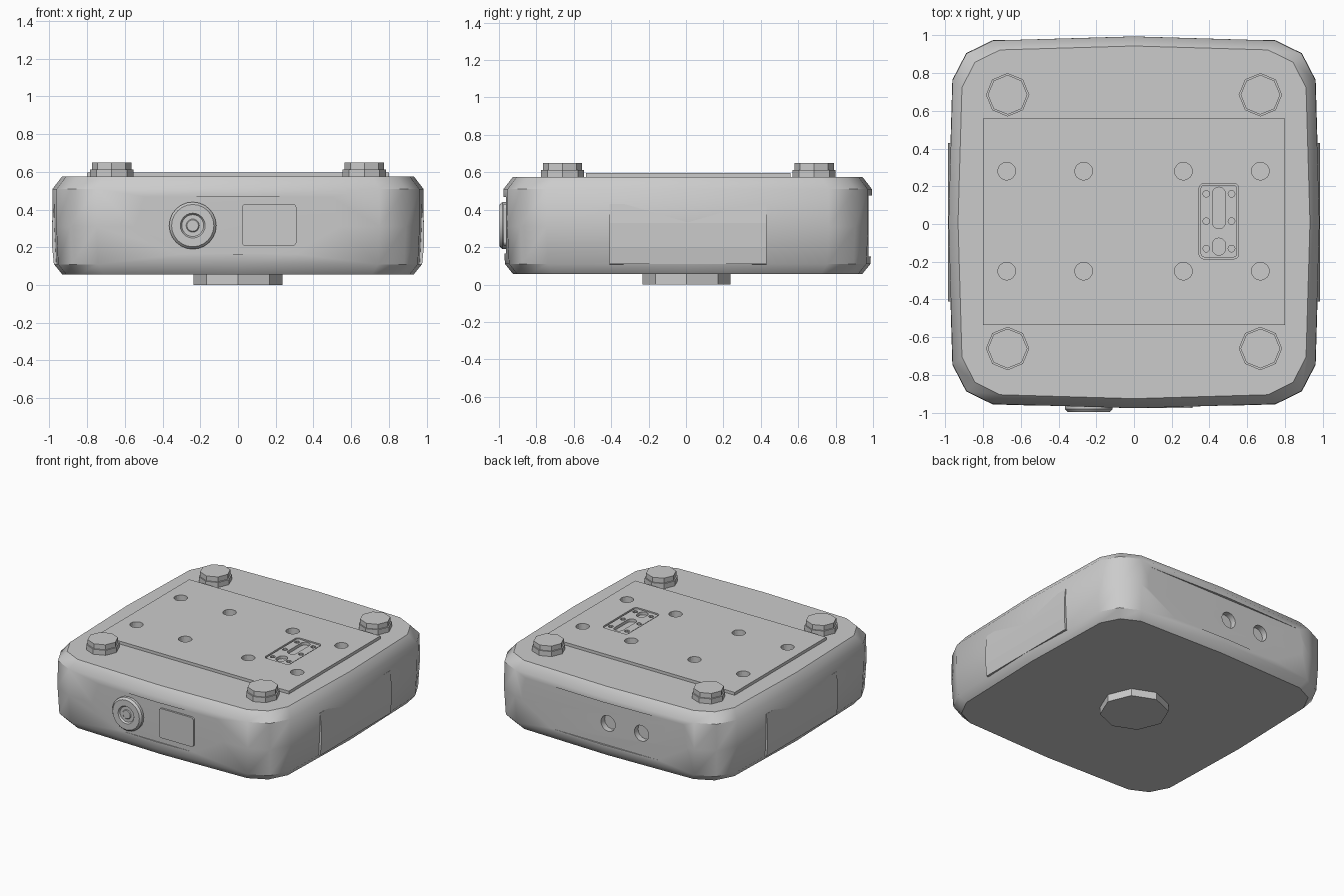
import bpy, bmesh, math

if "Cube" in bpy.data.objects:
    bpy.data.objects.remove(bpy.data.objects["Cube"])

YC = 0.009  # body centre in y


def loft(name, rings):
    """Closed solid through equal-length rings of 3D points."""
    bm = bmesh.new()
    vs = [[bm.verts.new(p) for p in r] for r in rings]
    n = len(rings[0])
    for a, b in zip(vs, vs[1:]):
        for i in range(n):
            j = (i + 1) % n
            bm.faces.new((a[i], a[j], b[j], b[i]))
    bm.faces.new(vs[0][::-1])
    bm.faces.new(vs[-1])
    bmesh.ops.recalc_face_normals(bm, faces=bm.faces)
    me = bpy.data.meshes.new(name)
    bm.to_mesh(me)
    bm.free()
    ob = bpy.data.objects.new(name, me)
    bpy.context.collection.objects.link(ob)
    return ob


def prism(name, pts, lo, hi, axis='Z'):
    place = {'Z': lambda p, h: (p[0], p[1], h),
             'Y': lambda p, h: (p[0], h, p[1])}[axis]
    return loft(name, [[place(p, h) for p in pts] for h in (lo, hi)])


def circle(x, y, r, n=16):
    return [(x + r * math.cos(2 * math.pi * i / n),
             y + r * math.sin(2 * math.pi * i / n)) for i in range(n)]


def rrect(x0, x1, y0, y1, r=0.02, n=3):
    pts = []
    for k, (cx, cy) in enumerate([(x1 - r, y1 - r), (x0 + r, y1 - r),
                                  (x0 + r, y0 + r), (x1 - r, y0 + r)]):
        for i in range(n + 1):
            a = math.pi / 2 * (k + i / n)
            pts.append((cx + r * math.cos(a), cy + r * math.sin(a)))
    return pts


def rect(x0, x1, y0, y1):
    return [(x0, y0), (x1, y0), (x1, y1), (x0, y1)]


def cut(targets, cutters):
    for ob in targets:
        bpy.context.view_layer.objects.active = ob
        for c in cutters:
            m = ob.modifiers.new("cut", 'BOOLEAN')
            m.object = c
            m.solver = 'EXACT'
            bpy.ops.object.modifier_apply(modifier=m.name)
    for c in cutters:
        bpy.data.objects.remove(c)


def smooth(ob, angle):
    bpy.ops.object.select_all(action='DESELECT')
    ob.select_set(True)
    bpy.context.view_layer.objects.active = ob
    bpy.ops.object.shade_smooth_by_angle(angle=math.radians(angle))


# Main body: slightly bulged rounded square with chamfered top and bottom
q = [(0.985, 0), (0.963, 0.755), (0.89, 0.896), (0.75, 0.965), (0, 0.987)]
outline = q + [(-x, y) for x, y in q[-2::-1]]
outline += [(x, -y) for x, y in outline[-2:0:-1]]
body = loft("body", [[(x * s, y * s + YC, z) for x, y in outline]
                     for z, s in [(0.055, 0.945), (0.11, 0.99), (0.31, 1.0),
                                  (0.51, 0.998), (0.575, 0.947)]])

# Raised mounting plate
plate = prism("mounting_plate", rect(-0.80, 0.80, -0.535, 0.56), 0.575, 0.597)

# Front and back panel recesses, back sockets
cut([body], [
    prism("front_recess", rrect(-0.66, 0.655, 0.165, 0.468), -1.2, -0.962, 'Y'),
    prism("back_recess", rect(-0.69, 0.69, 0.15, 0.475), 0.975, 1.2, 'Y'),
    prism("socket_1", circle(-0.03, 0.315, 0.06), 0.93, 1.2, 'Y'),
    prism("socket_2", circle(-0.31, 0.315, 0.06), 0.93, 1.2, 'Y')])

# Screw holes and connector pocket in the plate
holes = [prism("hole", circle(x, y, 0.047), 0.545, 0.7)
         for x in (-0.675, -0.267, 0.262, 0.67) for y in (0.28, -0.25)]
holes.append(prism("pocket", rrect(0.345, 0.555, -0.185, 0.215, 0.025), 0.56, 0.7))
cut([body, plate], holes)

# Connector insert with slots and pins
connector = prism("connector", rrect(0.353, 0.547, -0.177, 0.207, 0.02), 0.555, 0.592)
pins = [prism("pin_hole", circle(x, y, 0.018, 10), 0.57, 0.7)
        for x in (0.383, 0.517) for y in (0.16, 0.015, -0.13)]
pins.append(prism("long_slot", rrect(0.415, 0.485, -0.025, 0.195, 0.034, 5), 0.57, 0.7))
pins.append(prism("short_slot", rrect(0.415, 0.485, -0.165, -0.075, 0.034, 5), 0.57, 0.7))
cut([connector], pins)

smooth(body, 39)

# Side grip plates
for side, name in ((-1, "left_side_plate"), (1, "right_side_plate")):
    a, b = sorted((side * 0.94, side * 0.984))
    p = [(0.94, 0.105), (0.976, 0.11), (0.985, 0.2), (0.985, 0.33), (0.974, 0.43), (0.94, 0.43)]
    loft(name, [[(side * x, y, z) for x, z in p] for y in (-0.41, 0.43)])

# Dial with dished centre, and screen, on the front
dc, dz = -0.24, 0.315
prof = [(0.125, -0.95), (0.125, -0.982), (0.112, -0.997), (0.066, -0.997),
        (0.058, -0.985), (0.035, -0.985), (0.03, -0.99)]
dial = loft("dial", [[(x, y, z) for x, z in circle(dc, dz, r, 24)] for r, y in prof])
smooth(dial, 30)
prism("screen", rrect(0.02, 0.31, 0.208, 0.43), -0.976, -0.95, 'Y')

# Octagonal stacking feet on top
for y in (0.685, -0.66):
    for x in (-0.67, 0.67):
        tag = ("back" if y > 0 else "front") + ("_right" if x > 0 else "_left")
        prism(tag + "_post_base", circle(x, y, 0.115, 8), 0.57, 0.613)
        prism(tag + "_post_cap", circle(x, y, 0.105, 8), 0.61, 0.65)

# Round foot underneath
prism("bottom_foot", circle(0, 0.003, 0.236, 8), 0.0, 0.06)
